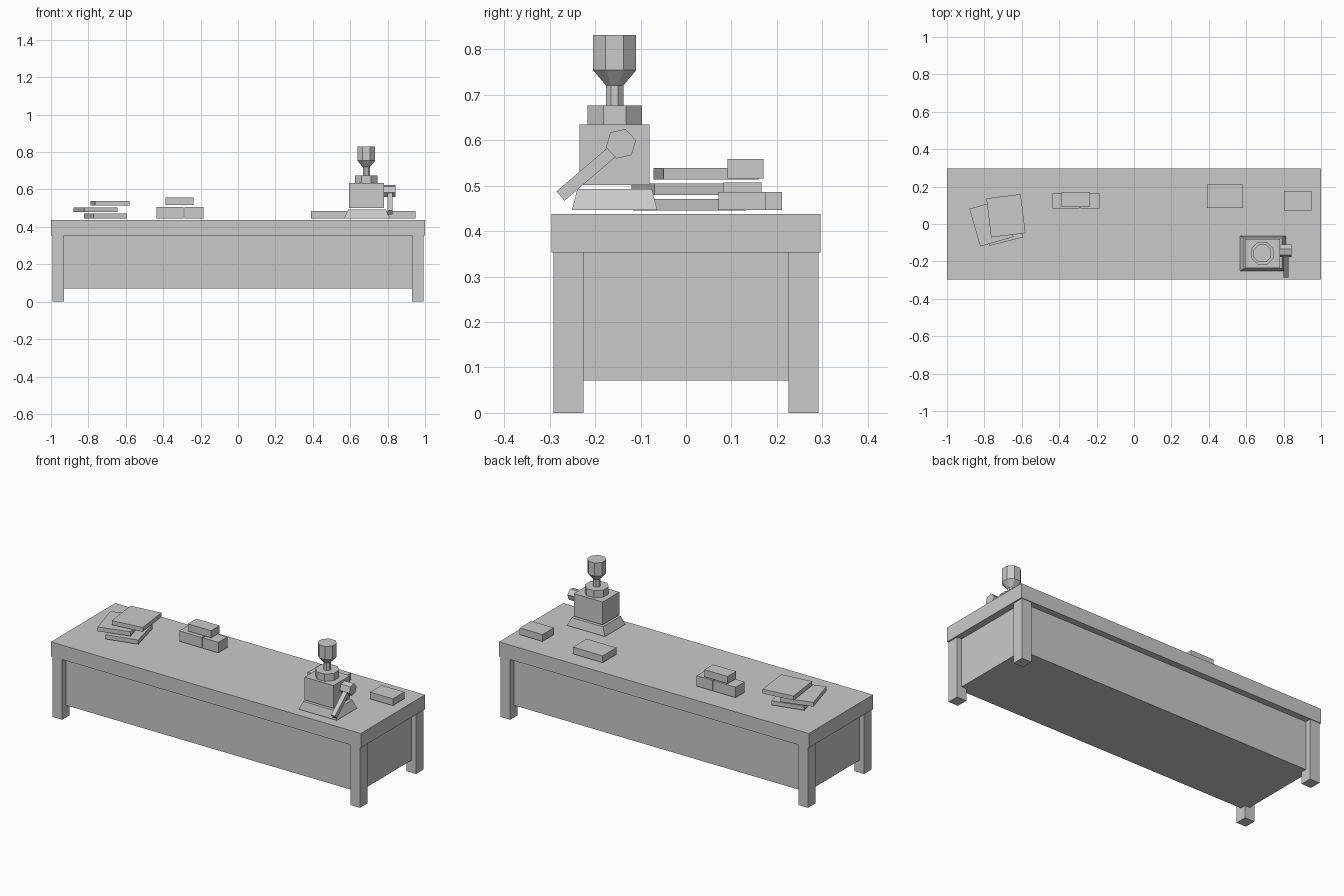
import bpy, bmesh, math
from mathutils import Matrix, Vector

if "Cube" in bpy.data.objects:
    bpy.data.objects.remove(bpy.data.objects["Cube"])

grey = bpy.data.materials.new("plain grey")
grey.diffuse_color = (0.59, 0.59, 0.59, 1)
grey.use_nodes = True
grey.node_tree.nodes["Principled BSDF"].inputs["Base Color"].default_value = grey.diffuse_color


def finish(name, bm):
    bmesh.ops.recalc_face_normals(bm, faces=bm.faces)
    me = bpy.data.meshes.new(name)
    bm.to_mesh(me)
    bm.free()
    me.materials.append(grey)
    ob = bpy.data.objects.new(name, me)
    bpy.context.collection.objects.link(ob)
    return ob


def box(name, x, y, z, taper=(0, 0)):
    """Box from (min, max) ranges; taper pulls the top edges inward."""
    bm = bmesh.new()
    bmesh.ops.create_cube(bm, size=1)
    for v in bm.verts:
        s = [1 if c > 0 else 0 for c in v.co]
        v.co = (x[s[0]], y[s[1]], z[s[2]])
        if s[2]:
            v.co.x += taper[0] * (1 - 2 * s[0])
            v.co.y += taper[1] * (1 - 2 * s[1])
    return finish(name, bm)


def slab(name, centre, size, matrix):
    bm = bmesh.new()
    bmesh.ops.create_cube(bm, size=1)
    bmesh.ops.scale(bm, vec=size, verts=bm.verts)
    bmesh.ops.transform(bm, matrix=Matrix.Translation(centre) @ matrix, verts=bm.verts)
    return finish(name, bm)


def prism(name, matrix, sides, rings, turn):
    """Lathed low-poly solid from (radius, height) rings."""
    bm = bmesh.new()
    loops = [[bm.verts.new((r * math.cos(turn + i * math.tau / sides),
                            r * math.sin(turn + i * math.tau / sides), h))
              for i in range(sides)] for r, h in rings]
    for a, b in zip(loops, loops[1:]):
        for i in range(sides):
            j = (i + 1) % sides
            bm.faces.new((a[i], a[j], b[j], b[i]))
    bm.faces.new(loops[0][::-1])
    bm.faces.new(loops[-1])
    bmesh.ops.transform(bm, matrix=matrix, verts=bm.verts)
    return finish(name, bm)


# Counter: top, enclosed body and four legs
box("counter_top", (-1, 1), (-0.296, 0.296), (0.353, 0.437))
box("counter_body", (-0.961, 0.961), (-0.258, 0.258), (0.071, 0.353))
for sx in (-1, 1):
    for sy in (-1, 1):
        box("leg", sorted((sx * 0.93, sx * 0.992)), sorted((sy * 0.225, sy * 0.292)), (0, 0.353))

# Stack of loose plates
for name, c, deg in (("lower_plate", (-0.709, 0.008, 0.458), 14),
                     ("middle_plate", (-0.762, 0.006, 0.492), 16),
                     ("upper_plate", (-0.685, 0.044, 0.526), 7)):
    slab(name, c, (0.185, 0.21, 0.025), Matrix.Rotation(math.radians(deg), 4, 'Z'))

# Small blocks
box("left_block", (-0.437, -0.292), (0.083, 0.166), (0.446, 0.507))
box("right_block", (-0.286, -0.185), (0.083, 0.166), (0.446, 0.507))
box("upper_block", (-0.388, -0.238), (0.091, 0.17), (0.516, 0.558))
box("wide_parcel", (0.39, 0.582), (0.085, 0.211), (0.446, 0.486))
box("small_parcel", (0.803, 0.95), (0.071, 0.176), (0.446, 0.486))

# Press: sloped base, body, collar, neck and flared head
box("press_base", (0.567, 0.813), (-0.251, -0.063), (0.446, 0.493), (0.022, 0.012))
box("press_body", (0.594, 0.78), (-0.234, -0.08), (0.501, 0.634))
axis = Matrix.Translation((0.686, -0.157, 0))
k = 1 / math.cos(math.pi / 8)
prism("collar", axis, 8, [(0.06 * k, 0.634), (0.06 * k, 0.676)], math.pi / 8)
prism("neck_and_head", axis, 8, [(0.019 * k, 0.676), (0.019 * k, 0.72),
                                 (0.0475 * k, 0.754), (0.0475 * k, 0.831)], math.pi / 8)

# Crank: six-sided hub along x with a slanted handle
to_x = Matrix(((0, 0, 1, 0), (1, 0, 0, 0), (0, 1, 0, 0), (0, 0, 0, 1)))
prism("crank_hub", Matrix.Translation((0.777, -0.143, 0.592)) @ to_x, 6,
      [(0.034, 0), (0.034, 0.065)], math.radians(13))
a, b = Vector((0.812, -0.15, 0.585)), Vector((0.812, -0.276, 0.477))
angle = math.atan2(a.z - b.z, a.y - b.y)
slab("crank_handle", (a + b) / 2, (0.026, (a - b).length, 0.027), Matrix.Rotation(angle, 4, 'X'))
